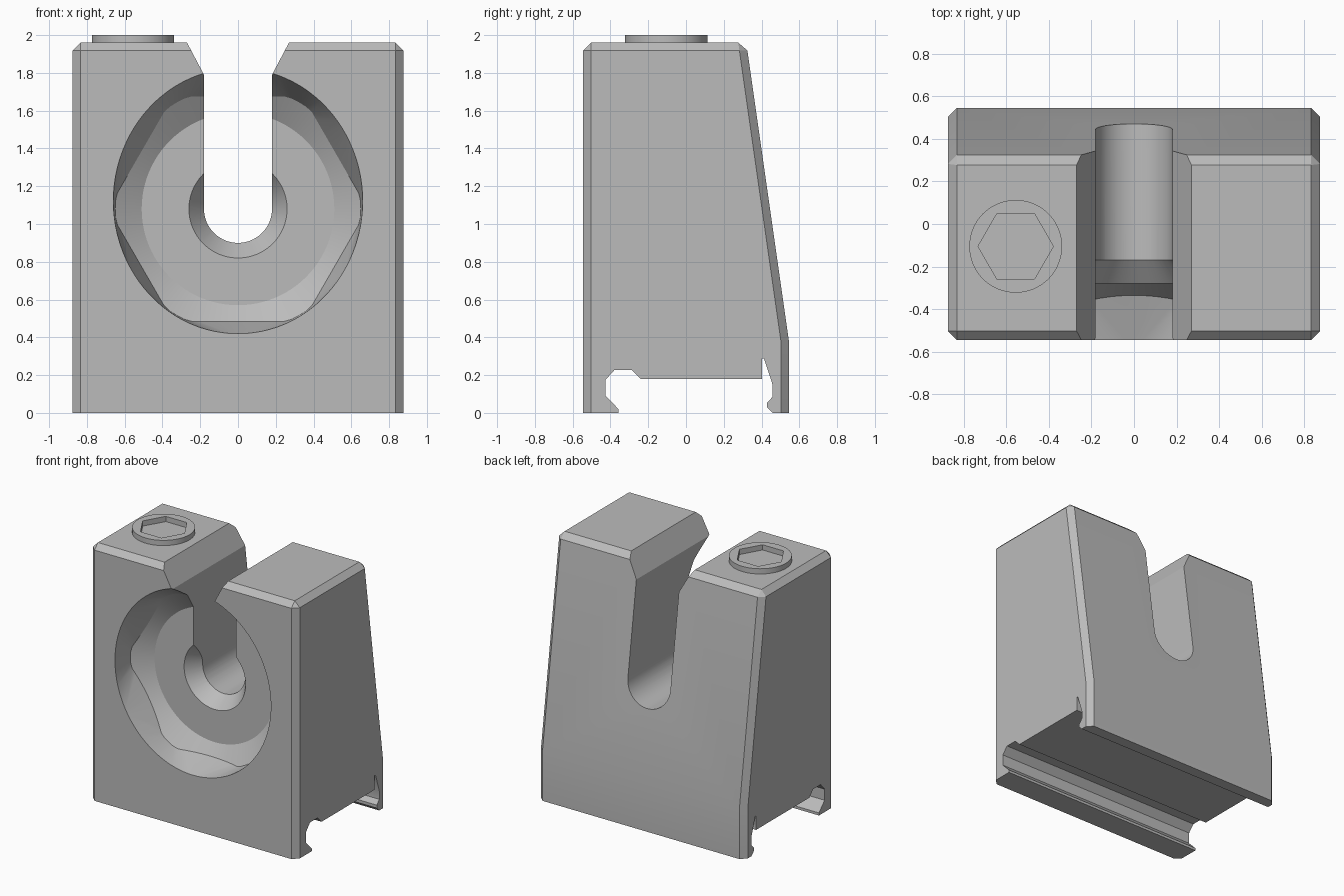
import bpy, bmesh, math
from mathutils import Vector

if "Cube" in bpy.data.objects:
    bpy.data.objects.remove(bpy.data.objects["Cube"], do_unlink=True)

grey = bpy.data.materials.new("light_grey")
grey.use_nodes = True
COLOUR = (0.5, 0.5, 0.5, 1)
grey.diffuse_color = COLOUR
grey.node_tree.nodes["Principled BSDF"].inputs["Base Color"].default_value = COLOUR

AXIS_Z = 1.08   # height of the bolt axis
STEPS = 96


def to_object(name, bm):
    bmesh.ops.recalc_face_normals(bm, faces=bm.faces[:])
    mesh = bpy.data.meshes.new(name)
    bm.to_mesh(mesh)
    bm.free()
    mesh.materials.append(grey)
    ob = bpy.data.objects.new(name, mesh)
    bpy.context.collection.objects.link(ob)
    return ob


def prism(points, direction):
    """Extrude a flat outline along a direction."""
    bm = bmesh.new()
    face = bm.faces.new([bm.verts.new(p) for p in points])
    ext = bmesh.ops.extrude_face_region(bm, geom=[face], use_keep_orig=True)
    moved = [g for g in ext["geom"] if isinstance(g, bmesh.types.BMVert)]
    bmesh.ops.translate(bm, verts=moved, vec=Vector(direction))
    return bm


def hull(name, points):
    bm = bmesh.new()
    for p in points:
        bm.verts.new(p)
    bmesh.ops.convex_hull(bm, input=bm.verts[:])
    bmesh.ops.dissolve_limit(bm, angle_limit=0.002, verts=bm.verts[:], edges=bm.edges[:])
    return to_object(name, bm)


def ring(radius, y, z=AXIS_Z, stretch=1.0):
    return [(radius * math.cos(a), y, z + radius * stretch * math.sin(a))
            for a in (math.tau * i / STEPS for i in range(STEPS))]


def cut(ob, cutters):
    """Subtract the cutters, bake the result and discard the helpers."""
    for c in cutters:
        c.hide_render = True
        mod = ob.modifiers.new(c.name, "BOOLEAN")
        mod.operation, mod.solver, mod.object = "DIFFERENCE", "EXACT", c
    dg = bpy.context.evaluated_depsgraph_get()
    baked = bpy.data.meshes.new_from_object(ob.evaluated_get(dg))
    ob.modifiers.clear()
    ob.data = baked
    for c in cutters:
        bpy.data.objects.remove(c, do_unlink=True)


# Body: sloped-back block with chamfered upright and top edges
W = 0.875
side = [(-.545, 0), (-.545, 1.96), (.319, 1.96), (.545, .38), (.545, 0)]
bm = prism([(-W, y, z) for y, z in side], (2 * W, 0, 0))
edges = []
for e in bm.edges:
    za, zb = (v.co.z for v in e.verts)
    if max(za, zb) > 0.5 or abs(za - zb) > 0.1:
        edges.append(e)
bmesh.ops.bevel(bm, geom=edges, offset=0.042, offset_type="OFFSET", segments=1,
                profile=0.5, affect="EDGES", clamp_overlap=True)
body = to_object("block_body", bm)

# Rail channel across the underside
rail = [(-.357, -.05), (-.357, .02), (-.426, .09), (-.426, .175), (-.378, .228),
        (-.288, .228), (-.24, .18), (.403, .18), (.403, .287), (.413, .287),
        (.458, .15), (.458, .085), (.428, .052), (.428, .03), (.458, 0), (.458, -.05)]
rail_cutter = to_object("rail_cutter", prism([(-1, y, z) for y, z in rail], (2, 0, 0)))

# Round-bottomed slot with flared mouth
R = 0.18
arc = [(R * math.cos(a), AXIS_Z + R * math.sin(a))
       for a in (math.pi + math.pi * i / 48 for i in range(49))]
slot = [(-.312, 2.04), (-R, 1.79)] + arc + [(R, 1.79), (.312, 2.04)]
slot_cutter = to_object("slot_cutter", prism([(x, -.8, z) for x, z in slot], (0, 1.6, 0)))

# Hexagonal head pocket: conical seat, clipped hexagon, wider oval opening
FLOOR = -0.28
hexagon = []
for i in range(STEPS):
    a = math.tau * i / STEPS
    off = a % (math.pi / 3) - math.pi / 6
    r = min(.65, .595 / math.cos(off))
    hexagon.append((r * math.cos(a), FLOOR - (r - .51) * .65, AXIS_Z + r * math.sin(a)))
mouth = ring(.66, -.545, 1.122, 1.065)
mouth_out = [(x, -.6, z) for x, y, z in mouth]
pocket_cutter = hull("pocket_cutter", ring(.51, FLOOR) + hexagon + mouth + mouth_out)

# Countersink from the pocket floor into the slot
sink_cutter = hull("countersink_cutter", ring(.2745, -.30) + ring(.14, -.115))

cut(body, [rail_cutter, slot_cutter, pocket_cutter, sink_cutter])

# Raised bolt-head badge with a hexagonal recess
cx, cy = -.556, -.105


def outline(radius, count):
    return [(cx + radius * math.cos(math.tau * i / count),
             cy + radius * math.sin(math.tau * i / count)) for i in range(count)]


badge = to_object("bolt_head_badge",
                  prism([(x, y, 1.955) for x, y in outline(.218, 64)], (0, 0, .045)))
recess = to_object("badge_recess_cutter",
                   prism([(x, y, 1.9) for x, y in outline(.177, 6)], (0, 0, .2)))
cut(badge, [recess])

# Smooth the curved surfaces and keep the edges sharp
for ob in (body, badge):
    bpy.ops.object.select_all(action="DESELECT")
    ob.select_set(True)
    bpy.context.view_layer.objects.active = ob
    bpy.ops.object.shade_smooth_by_angle(angle=math.radians(20))
